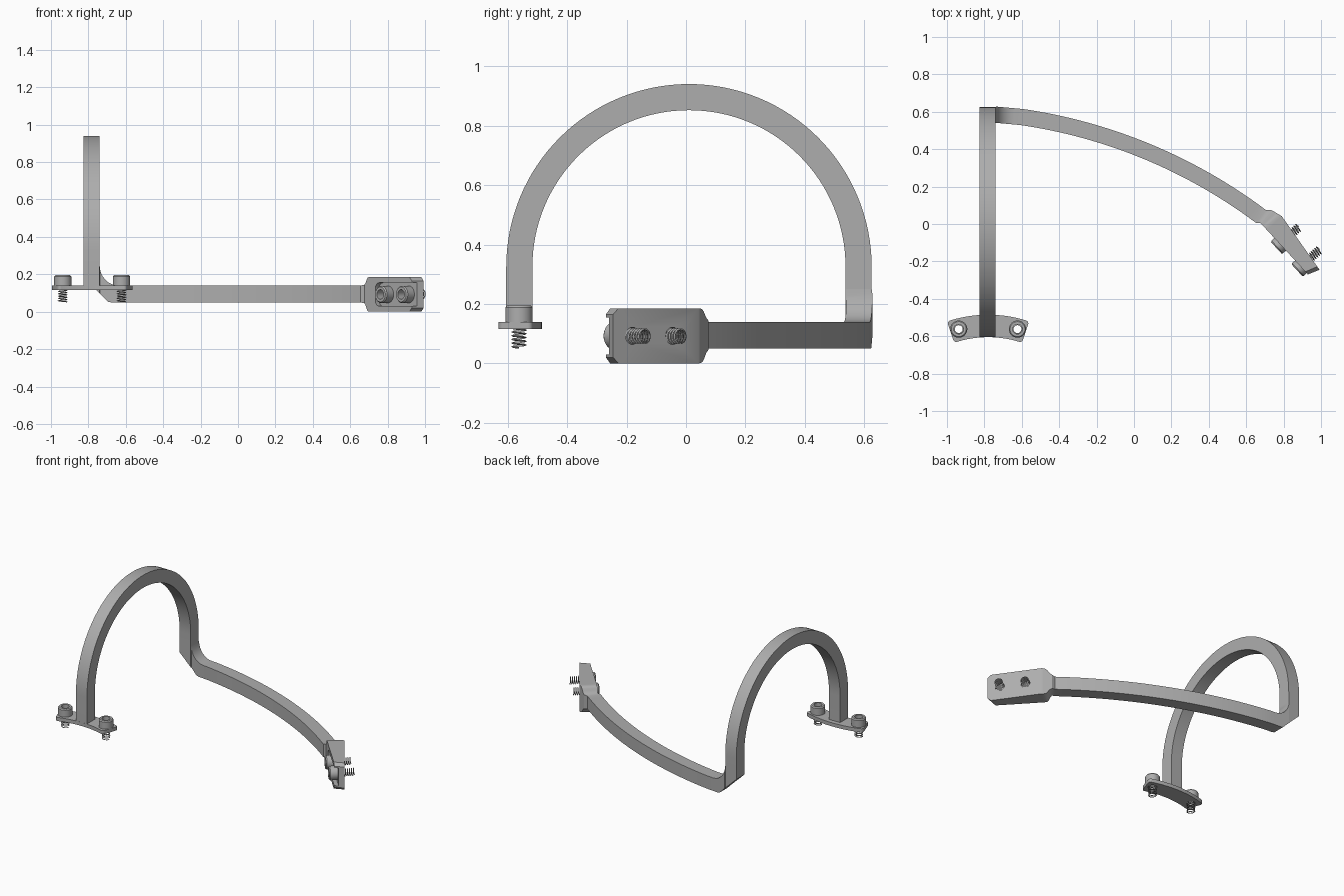
import bpy, bmesh
from math import sin, cos, pi, radians, sqrt
from mathutils import Vector, Matrix

cube = bpy.data.objects.get("Cube")
if cube:
    bpy.data.objects.remove(cube)

GREY = (0.42, 0.42, 0.42, 1)
metal = bpy.data.materials.new("grey metal")
metal.use_nodes = True
metal.diffuse_color = GREY
metal.node_tree.nodes["Principled BSDF"].inputs["Base Color"].default_value = GREY


def finish(bm, name, matrix=None):
    bmesh.ops.recalc_face_normals(bm, faces=bm.faces)
    mesh = bpy.data.meshes.new(name)
    bm.to_mesh(mesh)
    bm.free()
    obj = bpy.data.objects.new(name, mesh)
    bpy.context.collection.objects.link(obj)
    mesh.materials.append(metal)
    if matrix:
        mesh.transform(matrix)
    return obj


def smooth(obj, angle=30):
    bpy.ops.object.select_all(action='DESELECT')
    obj.select_set(True)
    bpy.context.view_layer.objects.active = obj
    bpy.ops.object.shade_smooth_by_angle(angle=radians(angle))


def loft(rings, name, closed=False, matrix=None):
    """Skin a list of equal point rings."""
    bm = bmesh.new()
    loops = [[bm.verts.new(p) for p in ring] for ring in rings]
    pairs = list(zip(loops, loops[1:]))
    if closed:
        pairs.append((loops[-1], loops[0]))
    n = len(loops[0])
    for a, b in pairs:
        for i in range(n):
            j = (i + 1) % n
            bm.faces.new((a[i], a[j], b[j], b[i]))
    if not closed:
        bm.faces.new(loops[0])
        bm.faces.new(loops[-1])
    return finish(bm, name, matrix)


def cut(obj, cutter):
    mod = obj.modifiers.new("cut", 'BOOLEAN')
    mod.operation, mod.solver, mod.object = 'DIFFERENCE', 'EXACT', cutter
    bpy.ops.object.select_all(action='DESELECT')
    obj.select_set(True)
    bpy.context.view_layer.objects.active = obj
    bpy.ops.object.modifier_apply(modifier=mod.name)
    bpy.data.objects.remove(cutter)


def drill(obj, matrix, radius):
    bm = bmesh.new()
    bmesh.ops.create_cone(bm, cap_ends=True, segments=32, radius1=radius, radius2=radius,
                          depth=0.5, matrix=matrix)
    cut(obj, finish(bm, "drill"))


def screw(name, matrix, shaft):
    """Hollow cap head above local z = 0, thread coil below."""
    profile = [(.026, 0), (.046, 0), (.046, .048), (.04, .055), (.026, .055)]
    turns = [2 * pi * i / 32 for i in range(32)]
    head = loft([[(r * cos(a), r * sin(a), z) for r, z in profile] for a in turns],
                name + "_head", True, matrix)
    smooth(head)
    rings, pitch, steps = [], 0.0125, 20
    for i in range(int(shaft / pitch * steps) + 1):
        a, z = 2 * pi * i / steps, -pitch * i / steps
        rings.append([(r * cos(a), r * sin(a), z + dz)
                      for r, dz in ((.021, .003), (.027, 0), (.021, -.003))])
    loft(rings, name + "_thread", matrix=matrix)


# Arch: half ring on two straight legs
X0, X1 = -0.825, -0.74
path = [(-1, 0, .12)] + [(-cos(pi * i / 64), sin(pi * i / 64), .325) for i in range(65)] + [(1, 0, .25)]
rings = []
for c, s, base in path:
    outer = (.01 + .615 * c, base + .615 * s)
    inner = (.01 + .527 * c, base + .527 * s)
    rings.append([(X0, *outer), (X1, *outer), (X1, *inner), (X0, *inner)])
smooth(loft(rings, "arch"))

# Arm: elbow, long bow and flared end plate in one loft
CX, CY, R, HALF = -1.004, -2.205, 2.806, 0.0435


def arm_ring(inner, outer, low, high):
    return [(*inner, low), (*outer, low), (*outer, high), (*inner, high)]


def bow(x):
    d = Vector((x - CX, sqrt(R * R - (x - CX) ** 2))).normalized()
    c = Vector((CX, CY))
    return c + d * (R - HALF), c + d * (R + HALF)


rings = []
for x, low in ((X0, .18), (X1, .098)):
    rings.append(arm_ring((x, .537), (x, .625), low, .25))
for i in range(1, 9):
    a = pi / 2 * i / 8
    x = X1 + .1 * (1 - cos(a))
    mid = -.09 * (x - X1)
    rings.append(arm_ring((x, .541 + mid), (x, .628 + mid),
                          max(.05, .098 - (x - X1)), .25 - .11 * sin(a)))
for i in range(1, 33):
    rings.append(arm_ring(*bow(-.64 + 1.32 * i / 32), .05, .14))

P0 = Vector((.67, .012))
T = Vector((.678, -.735)).normalized()
N = Vector((-T.y, T.x))
LENGTH = .383
outer_a, outer_b, outer_c = Vector((.722, .082)), Vector((.79, .042)), Vector((.992, -.245))
flare = [(.008, .004), (.016, .012), (.022, .022), (.027, .033), (.033, .041), (.042, .045)]
for s, grow in flare:
    rings.append(arm_ring(P0 + T * s, outer_a.lerp(outer_b, s / .05),
                          .05 - grow * 1.1, .14 + grow))
rings.append(arm_ring(P0 + T * .06, outer_b, 0, .185))
for f, chamfer in ((.94, 0), (1, .02)):
    rings.append(arm_ring((P0 + T * .06).lerp(P0 + T * LENGTH, f),
                          outer_b.lerp(outer_c, f), chamfer, .185 - chamfer))
arm = loft(rings, "arm")


def on_plate(s, depth):
    """Local z points out of the inner face of the end plate."""
    p = P0 + T * s + N * depth
    z = Vector((-N.x, -N.y, 0))
    x = Vector((T.x, T.y, 0))
    y = z.cross(x)
    return Matrix.Translation((p.x, p.y, .0925)) @ Matrix((x, y, z)).transposed().to_4x4()


# Rounded pocket open at the tip
bm = bmesh.new()
bmesh.ops.create_cube(bm, size=1, matrix=Matrix.Diagonal((.4, .125, .054, 1)))
upright = [e for e in bm.edges if abs(e.verts[0].co.z - e.verts[1].co.z) > .01]
bmesh.ops.bevel(bm, geom=upright, offset=.03, segments=6, profile=.5, affect='EDGES')
cut(arm, finish(bm, "pocket", on_plate(.295, 0)))

for name, s in (("upper_arm_screw", .164), ("lower_arm_screw", .328)):
    drill(arm, on_plate(s, 0), .029)
    screw(name, on_plate(s, .027), .11)
smooth(arm)

# Curved foot flange with rounded corners
FX, FY, SPAN = -.78, -1.17, radians(18.7)
bm = bmesh.new()
steps = [SPAN * (i / 12 - 1) for i in range(25)]
outline = [(.685, a) for a in steps] + [(.565, a) for a in reversed(steps)]
verts = [bm.verts.new((FX + r * sin(a), FY + r * cos(a), .115)) for r, a in outline]
face = bm.faces.new(verts)
corners = [verts[i] for i in (0, 24, 25, 49)]
bmesh.ops.bevel(bm, geom=corners, offset=.017, segments=5, profile=.5, affect='VERTICES')
ext = bmesh.ops.extrude_face_region(bm, geom=bm.faces[:])
top = [g for g in ext["geom"] if isinstance(g, bmesh.types.BMVert)]
bmesh.ops.translate(bm, verts=top, vec=(0, 0, .025))
flange = finish(bm, "foot_flange")
for name, side in (("left_foot_screw", 1), ("right_foot_screw", -1)):
    spot = Matrix.Translation((FX + side * .157, -.562, .14))
    drill(flange, spot, .028)
    screw(name, spot, .088)
smooth(flange)
